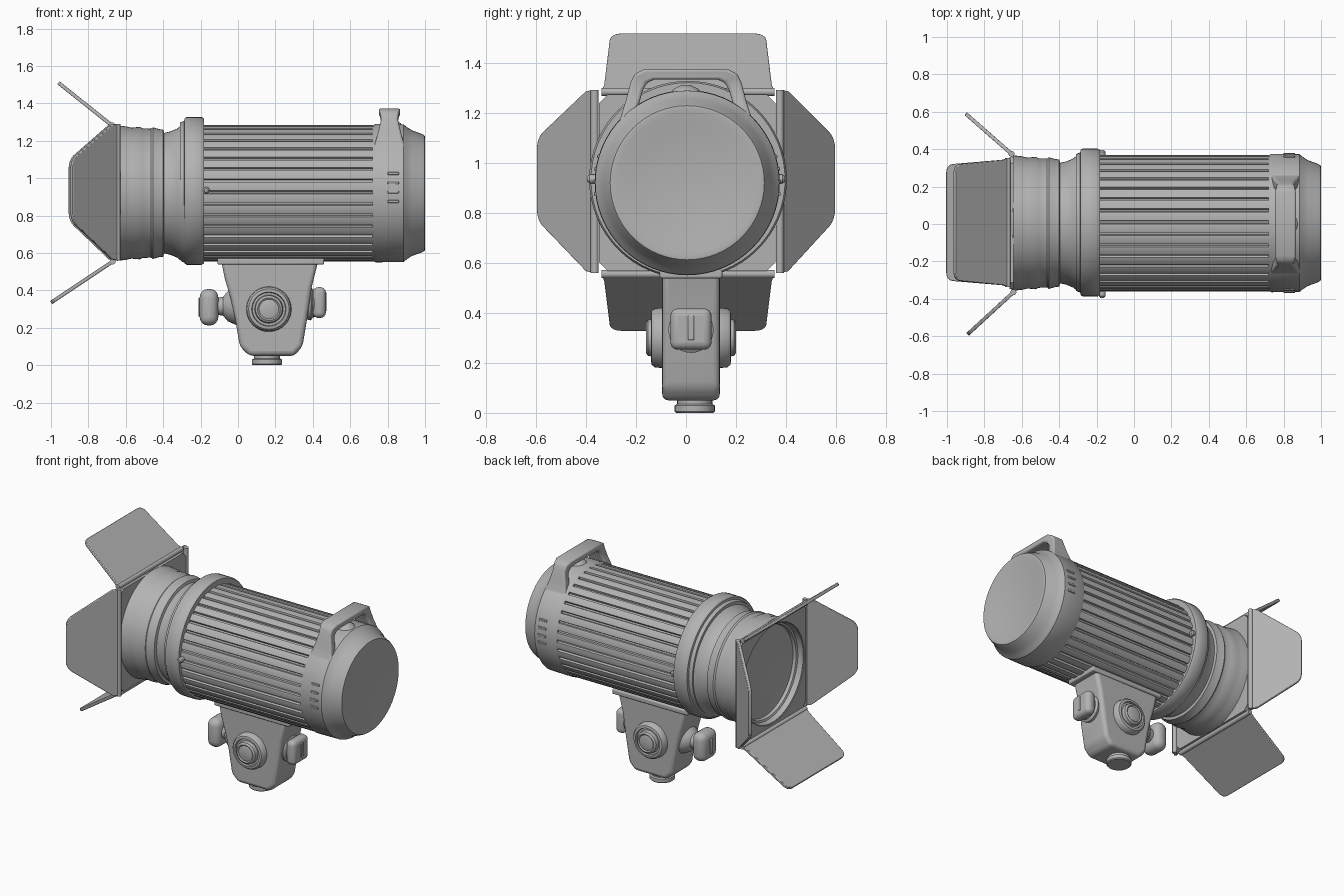
import bpy, bmesh, math
from mathutils import Matrix, Vector

if "Cube" in bpy.data.objects:
    bpy.data.objects.remove(bpy.data.objects["Cube"])

grey = bpy.data.materials.new("neutral_grey")
grey.use_nodes = True
grey.diffuse_color = (0.45, 0.45, 0.45, 1)
grey.node_tree.nodes["Principled BSDF"].inputs["Base Color"].default_value = (0.45, 0.45, 0.45, 1)

CY, CZ = 0.005, 0.92      # lamp axis
AXIS = {"x": Matrix.Rotation(math.pi / 2, 4, "Y"), "-x": Matrix.Rotation(-math.pi / 2, 4, "Y"),
        "y": Matrix.Rotation(-math.pi / 2, 4, "X"), "-y": Matrix.Rotation(math.pi / 2, 4, "X"),
        "z": Matrix.Identity(4)}


def finish(name, bm, bevel=0, segments=2, angle=35):
    bmesh.ops.recalc_face_normals(bm, faces=bm.faces)
    mesh = bpy.data.meshes.new(name)
    bm.to_mesh(mesh)
    bm.free()
    obj = bpy.data.objects.new(name, mesh)
    bpy.context.collection.objects.link(obj)
    mesh.materials.append(grey)
    if bevel:
        mod = obj.modifiers.new("Bevel", "BEVEL")
        mod.width, mod.segments, mod.limit_method = bevel, segments, "ANGLE"
    bpy.ops.object.select_all(action="DESELECT")
    obj.select_set(True)
    bpy.context.view_layer.objects.active = obj
    bpy.ops.object.shade_smooth_by_angle(angle=math.radians(angle))
    return obj


def lathe(name, profile, centre, axis="x", segs=64):
    """Revolve (position, radius) pairs around an axis."""
    bm = bmesh.new()
    rings = []
    for pos, r in profile:
        if r == 0:
            rings.append([bm.verts.new((0, 0, pos))] * segs)
        else:
            rings.append([bm.verts.new((r * math.cos(2 * math.pi * i / segs),
                                        r * math.sin(2 * math.pi * i / segs), pos)) for i in range(segs)])
    for a, b in zip(rings, rings[1:]):
        for i in range(segs):
            j = (i + 1) % segs
            bm.faces.new(list(dict.fromkeys((a[i], a[j], b[j], b[i]))))
    bm.transform(Matrix.Translation(centre) @ AXIS[axis])
    return finish(name, bm)


def prism(name, points, depth, bevel=0, segments=2):
    """Extrude a closed outline of 3D points along a depth vector."""
    bm = bmesh.new()
    face = bm.faces.new([bm.verts.new(p) for p in points])
    new = bmesh.ops.extrude_face_region(bm, geom=[face])["geom"]
    bmesh.ops.translate(bm, vec=depth, verts=[v for v in new if isinstance(v, bmesh.types.BMVert)])
    return finish(name, bm, bevel, segments)


def box(name, centre, size, bevel=0, segments=2, rot=None):
    bm = bmesh.new()
    bmesh.ops.create_cube(bm, size=1)
    bm.transform(Matrix.Translation(centre) @ (rot or Matrix()) @ Matrix.Diagonal((*size, 1)))
    return finish(name, bm, bevel, segments)


axis_point = (0, CY, CZ)

# Ribbed barrel: gear-like outline
ribs, outline = 36, []
for i in range(ribs):
    for frac, r in ((0.0, 0.349), (0.16, 0.349), (0.22, 0.363), (0.61, 0.366), (0.94, 0.363)):
        a = 2 * math.pi * (i + frac) / ribs
        outline.append((-0.19, CY + r * math.sin(a), CZ + r * math.cos(a)))
prism("ribbed_barrel", outline, (0.95, 0, 0))

# Rear housing, collar ring and stepped front nose
lathe("rear_housing", [(0.72, 0), (0.72, 0.362), (0.735, 0.37), (0.885, 0.368), (0.905, 0.352),
                       (0.93, 0.336), (0.985, 0.316), (0.998, 0.308), (1.0, 0.298), (0.996, 0.28),
                       (0.996, 0.24), (0.992, 0.225), (0.992, 0)], axis_point)
lathe("collar_ring", [(-0.31, 0), (-0.31, 0.366), (-0.288, 0.374), (-0.285, 0.388), (-0.275, 0.395),
                      (-0.195, 0.395), (-0.183, 0.388), (-0.18, 0)], (0, 0.008, CZ + 0.012))
lathe("front_nose", [(-0.28, 0.375), (-0.30, 0.366), (-0.325, 0.345), (-0.36, 0.33), (-0.395, 0.322),
                     (-0.40, 0.34), (-0.42, 0.342), (-0.455, 0.352), (-0.465, 0.345), (-0.51, 0.346),
                     (-0.525, 0.354), (-0.57, 0.35), (-0.60, 0.357), (-0.645, 0.362), (-0.66, 0.352),
                     (-0.66, 0.33), (-0.625, 0.322), (-0.62, 0.31), (-0.60, 0.305), (-0.585, 0.2),
                     (-0.575, 0.1), (-0.572, 0)], axis_point)
for side in (-1, 1):
    lathe("collar_screw", [(0.36, 0.018), (0.385, 0.018), (0.395, 0.01), (0.395, 0)],
          (-0.17, 0, CZ + 0.015), "y" if side > 0 else "-y", 16)
    # Vent slots on the rear housing
    for k in range(4):
        dz = -0.045 + 0.05 * k
        box("vent_slot", (0.83, CY + side * math.sqrt(0.37 ** 2 - dz ** 2), CZ + dz),
            (0.06, 0.01, 0.014), 0.003)

# Carry handle: lofted arch (outer y, z, inner y, z, half width)
half = [(0.335, 1.06, 0.28, 1.06, 0.08), (0.265, 1.17, 0.21, 1.17, 0.082), (0.24, 1.25, 0.185, 1.245, 0.06),
        (0.222, 1.32, 0.172, 1.29, 0.045), (0.205, 1.355, 0.155, 1.32, 0.05), (0.17, 1.373, 0.125, 1.333, 0.057)]
stations = half + [(-a, b, -c, d, w) for a, b, c, d, w in reversed(half)]
bm = bmesh.new()
loops = [[bm.verts.new((0.81 + sx * w, y, z)) for sx, y, z in
          ((-1, oy, oz), (1, oy, oz), (1, iy, iz), (-1, iy, iz))] for oy, oz, iy, iz, w in stations]
for a, b in zip(loops, loops[1:]):
    for i in range(4):
        bm.faces.new((a[i], a[(i + 1) % 4], b[(i + 1) % 4], b[i]))
bm.faces.new(loops[0])
bm.faces.new(loops[-1])
finish("carry_handle", bm, 0.012, 3, 50)
lathe("handle_button", [(0.36, 0.06), (0.375, 0.05), (0.39, 0.02), (0.39, 0)], (0.82, 0, CZ), "z", 24)

# Square frame with round opening at the front
bm = bmesh.new()
n, s, frame = 64, 0.352, []
for i in range(n):
    a = 2 * math.pi * (i + 0.5) / n
    c, d = math.cos(a), math.sin(a)
    k = min(s / max(abs(c), abs(d)), 0.475)
    frame.append([bm.verts.new((x, CY + r * c, CZ + r * d)) for x, r in
                  ((-0.665, k), (-0.645, k), (-0.645, 0.335), (-0.665, 0.335))])
for i in range(n):
    a, b = frame[i], frame[(i + 1) % n]
    for j in range(4):
        bm.faces.new((a[j], a[(j + 1) % 4], b[(j + 1) % 4], b[j]))
finish("door_frame", bm)


# Barn doors: tapered panels with rounded outer corners
def barn_door(name, hinge, tip, along, shape):
    hinge, along = Vector(hinge), Vector(along)
    out = Vector(tip) - hinge
    normal = out.normalized().cross(along)
    bm = bmesh.new()
    pts = [(w, v) for w, v in shape] + [(-w, v) for w, v in reversed(shape)]
    verts = [bm.verts.new(hinge + along * w + out * v) for w, v in pts]
    bm.faces.new(verts)
    bmesh.ops.bevel(bm, geom=[v for v, p in zip(verts, pts) if p[1] > 0.5], offset=0.04,
                    segments=4, affect="VERTICES", profile=0.5)
    new = bmesh.ops.extrude_face_region(bm, geom=list(bm.faces))["geom"]
    moved = [v for v in new if isinstance(v, bmesh.types.BMVert)]
    bmesh.ops.translate(bm, vec=normal * 0.02, verts=moved)
    bmesh.ops.translate(bm, vec=normal * -0.01, verts=bm.verts)
    finish(name, bm, 0.004)
    rod = "y" if along.y else "z"
    w = shape[0][0]
    lathe(name + "_hinge", [(-w, 0), (-w, 0.016), (w, 0.016), (w, 0)], hinge, rod, 16)


wide = [(0.345, 0), (0.335, 0.1), (0.31, 1)]
tapered = [(0.365, 0), (0.36, 0.13), (0.165, 1)]
barn_door("top_door", (-0.675, 0.008, 1.283), (-0.96, 0.008, 1.51), (0, 1, 0), wide)
barn_door("bottom_door", (-0.67, 0.008, 0.555), (-1.0, 0.008, 0.335), (0, 1, 0), wide)
barn_door("left_door", (-0.655, 0.375, CZ + 0.005), (-0.9, 0.59, CZ + 0.015), (0, 0, 1), tapered)
barn_door("right_door", (-0.645, -0.365, CZ + 0.005), (-0.89, -0.59, CZ + 0.015), (0, 0, 1), tapered)

# Mounting bracket
MX, MY, MZ = 0.165, 0.02, 0.3
box("bracket_top_plate", (0.175, MY, 0.555), (0.57, 0.25, 0.035), 0.008)
side_outline = [(-0.09, 0.56), (-0.07, 0.46), (-0.04, 0.36), (-0.015, 0.25), (0.01, 0.1), (0.06, 0.05),
                (0.3, 0.05), (0.345, 0.1), (0.37, 0.25), (0.395, 0.42), (0.43, 0.56)]
prism("bracket_body", [(x, MY - 0.115, z) for x, z in side_outline], (0, 0.23, 0), 0.025, 4)
lathe("bracket_foot", [(0, 0), (0, 0.074), (0.006, 0.08), (0.03, 0.08), (0.036, 0.07), (0.07, 0.07), (0.07, 0)],
      (0.155, 0.035, 0), "z", 32)

# Round pivot caps on both sides of the bracket
for axis in ("y", "-y"):
    lathe("pivot_cap", [(0.1, 0.122), (0.145, 0.118), (0.157, 0.108), (0.16, 0.092), (0.148, 0.088),
                        (0.148, 0.076), (0.172, 0.072), (0.18, 0.06), (0.174, 0.052), (0.178, 0.04), (0.178, 0)],
          (MX, MY, MZ), axis, 40)

# Clamp knobs at the ends of the bracket
lathe("left_knob_collar", [(0, 0), (0, 0.085), (0.025, 0.09), (0.035, 0.075), (0.055, 0.07), (0.055, 0)],
      (0.365, MY, 0.33), "x", 32)
box("left_knob_grip", (0.435, MY, 0.335), (0.07, 0.165, 0.165), 0.03, 4)
box("left_knob_ridge", (0.468, MY, 0.34), (0.012, 0.025, 0.1), 0.005)
lathe("right_knob_collar", [(-0.01, 0), (-0.01, 0.1), (0.035, 0.08), (0.06, 0.05), (0.1, 0.045), (0.1, 0)],
      (-0.02, MY, 0.315), "-x", 32)
box("right_knob_grip", (-0.155, MY, 0.31), (0.1, 0.165, 0.195), 0.045, 4)
box("right_knob_ridge", (-0.206, MY, 0.31), (0.012, 0.025, 0.1), 0.005)
